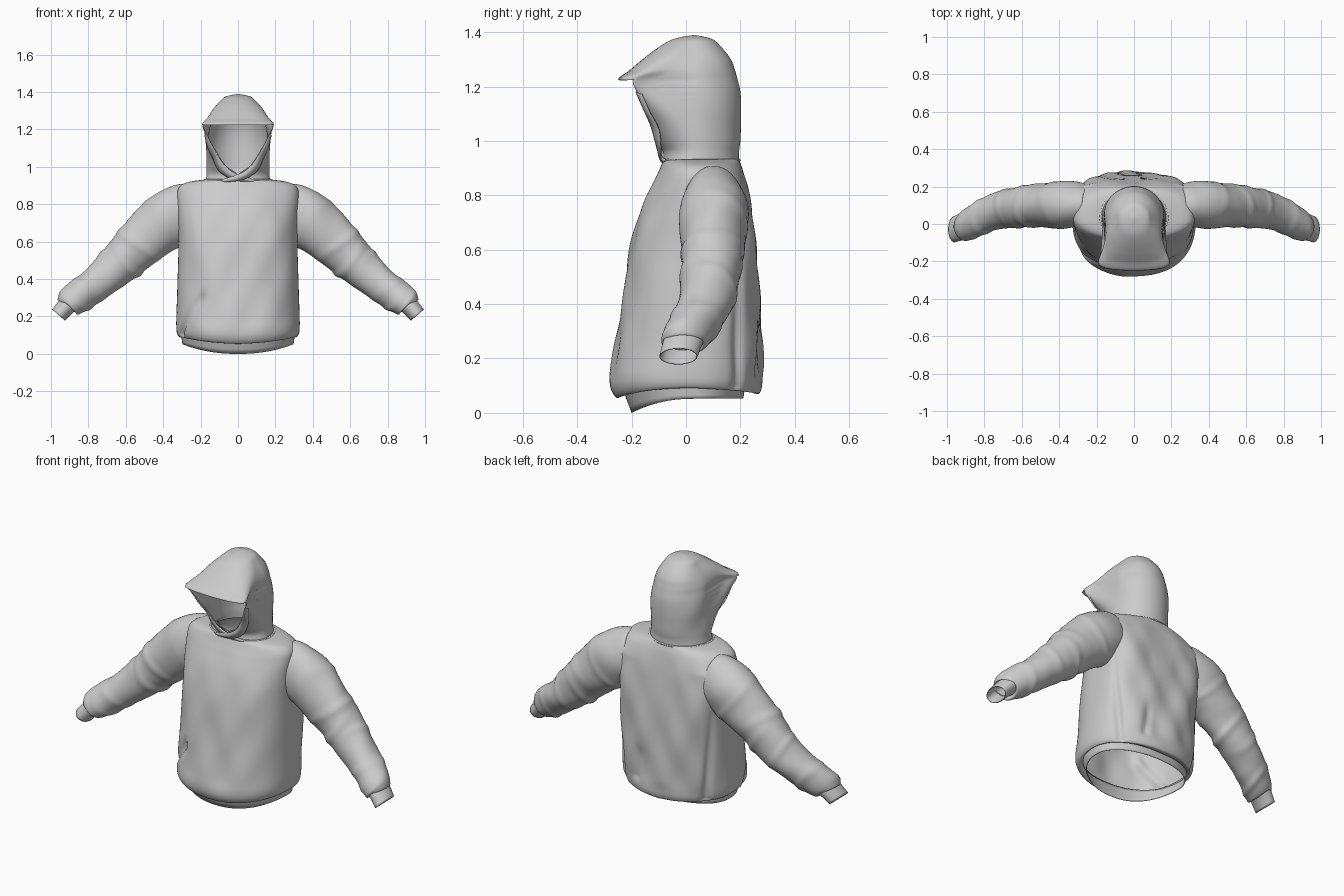
import bpy, bmesh
from math import sin, cos, pi, radians, exp
from mathutils import Vector

if "Cube" in bpy.data.objects:
    bpy.data.objects.remove(bpy.data.objects["Cube"])

grey = bpy.data.materials.new("grey_cotton")
grey.use_nodes = True
COLOUR = (0.6, 0.6, 0.6, 1)
grey.diffuse_color = COLOUR
grey.node_tree.nodes["Principled BSDF"].inputs["Base Color"].default_value = COLOUR


def spline(rows, sub):
    """Smoothly resample a list of tuples, passing through every one."""
    out = []
    for i in range(len(rows) - 1):
        a, b, c, d = (rows[max(0, min(len(rows) - 1, i + k))] for k in (-1, 0, 1, 2))
        for s in range(sub):
            t = s / sub
            out.append([q + 0.5 * t * (r - p + t * (2 * p - 5 * q + 4 * r - u + t * (3 * (q - r) + u - p)))
                        for p, q, r, u in zip(a, b, c, d)])
    out.append(list(rows[-1]))
    return out


def loft(name, rings, closed=True, flip=False, skip=None, thick=0.004):
    """Skin rows of points with quads and give the cloth a thickness."""
    bm = bmesh.new()
    grid = [[bm.verts.new(p) for p in ring] for ring in rings]
    n = len(grid[0])
    for i in range(len(grid) - 1):
        for j in range(n if closed else n - 1):
            if skip and skip(i, j):
                continue
            k = (j + 1) % n
            quad = [grid[i][j], grid[i][k], grid[i + 1][k], grid[i + 1][j]]
            bm.faces.new(quad[::-1] if flip else quad)
    bmesh.ops.delete(bm, geom=[v for v in bm.verts if not v.link_faces], context='VERTS')
    bmesh.ops.remove_doubles(bm, verts=bm.verts, dist=0.0003)
    mesh = bpy.data.meshes.new(name)
    bm.to_mesh(mesh)
    bm.free()
    obj = bpy.data.objects.new(name, mesh)
    bpy.context.collection.objects.link(obj)
    mesh.materials.append(grey)
    if thick:
        mod = obj.modifiers.new("cloth", 'SOLIDIFY')
        mod.thickness, mod.offset = thick, -1
    bpy.ops.object.select_all(action='DESELECT')
    obj.select_set(True)
    bpy.context.view_layer.objects.active = obj
    bpy.ops.object.shade_smooth_by_angle(angle=radians(50))


def power(v, e):
    return (1 if v >= 0 else -1) * abs(v) ** e


def clamp(v):
    return max(0, min(1, v))


def body_point(t, hw, yf, yb, cy, e_front, e_back):
    """Point on a body section with separate front and back squareness."""
    e = e_front if cos(t) > 0 else e_back
    depth = cy - yf if cos(t) > 0 else yb - cy
    return hw * power(sin(t), e), cy - depth * power(cos(t), e)


def crease(p, a, b, depth, width):
    """Depth of a soft fold along the line from a to b."""
    a, b = Vector(a), Vector(b)
    u = clamp((p - a).dot(b - a) / (b - a).length_squared)
    d = (p - a.lerp(b, u)).length / width
    return depth * exp(-d * d)


# Torso: height, half width, front, back
TORSO = [(.1, .295, -.23, .215), (.08, .312, -.25, .262), (.1, .326, -.272, .278),
         (.14, .33, -.28, .28), (.22, .329, -.265, .278), (.4, .323, -.237, .272),
         (.6, .318, -.208, .258), (.75, .322, -.165, .238), (.84, .325, -.125, .222),
         (.89, .315, -.1, .21), (.918, .27, -.088, .2), (.934, .165, -.08, .195)]
CREASES = [((-.31, -.1, .1), (-.2, -.22, .3), .025, .022),
           ((.26, .19, .1), (.32, .2, .6), .018, .022),
           ((-.26, .19, .1), (-.32, .2, .6), .018, .022),
           ((.14, .26, .16), (.12, .27, .3), .015, .02)]
N = 128
rings = []
for z, hw, yf, yb in spline(TORSO, 7):
    ring = []
    top = clamp((z - .7) / .23)
    # rounded at the hem, squarer across the shoulder blades
    e_back = .95 - .5 * clamp((z - .1) / .6) + .5 * clamp((z - .82) / .11)
    calm = min(clamp((z - .08) / .1), clamp((.9 - z) / .15))
    sag = max(0, 1 - (z - .07) / .15)
    for j in range(N):
        t = 2 * pi * j / N
        x, y = body_point(t, hw, yf, yb, .03, .85 + .15 * top, e_back)
        p = Vector((x, y, z))
        # diagonal drape folds, deeper at the back
        fold = .006 * sin(22 * x + 9 * z + 1) * sin(5 * z + 6 * x) + .003 * sin(31 * x - 17 * z)
        fold *= calm * (1.4 if y > .1 else 1) * abs(cos(t))
        fold -= sum(crease(p, *c) for c in CREASES)
        # the lower edge hangs lowest at the front
        drop = sag * (.028 * max(0, cos(t)) ** 2 + .012 * max(0, -cos(t)) - .012 * abs(sin(t)))
        ring.append(p + Vector((x, y - .03, 0)).normalized() * fold - Vector((0, 0, drop)))
    rings.append(ring)
loft("torso", rings)

# Waistband, dipping at the front
rings = []
for u in (0, .25, .5, .75, 1):
    ring = []
    for j in range(N):
        t = 2 * pi * j / N
        x, y = body_point(t, .297 + .008 * u, -.20 - .04 * u, .21 + .01 * u, .03, .9, .92)
        low = .052 - .052 * max(0, cos(t)) ** 2
        ring.append((x, y, low + (.105 - low) * u))
    rings.append(ring)
loft("waistband", rings)

# Sleeves and cuffs: centre, radius across the arm, radius front to back
SLEEVE = [(.24, .1, .778, .133, .108), (.29, .103, .762, .15, .12), (.37, .103, .718, .159, .13),
          (.46, .1, .646, .145, .122), (.57, .095, .548, .125, .112), (.66, .085, .458, .11, .107),
          (.76, .06, .375, .094, .1), (.86, .015, .302, .088, .093),
          (.905, -.008, .27, .078, .085), (.913, -.01, .262, .05, .068)]
CUFF = [(.865, .005, .3, .055, .078), (.915, -.012, .257, .05, .073),
        (.959, -.028, .208, .046, .07)]
BUNCHES = [(.40, .5), (.53, 1), (.60, 1.3), (.67, .8), (.80, .7), (.845, 1.2)]


def arm_rings(rows, side, wrinkled):
    rings = []
    M = 48
    for i, (x, y, z, r, ry) in enumerate(rows):
        a, b = rows[max(0, i - 1)], rows[min(len(rows) - 1, i + 1)]
        along = Vector((b[0] - a[0], 0, b[2] - a[2])).normalized()
        up = Vector((-along.z, 0, along.x))
        ring = []
        for j in range(M):
            t = 2 * pi * j / M
            s = 1
            if wrinkled:
                # fabric bunched at the elbow and wrist
                for k, (bx, amp) in enumerate(BUNCHES):
                    d = (x - bx - .022 * sin(t + 1.9 * k)) / .016
                    s += .075 * amp * exp(-d * d) * (.55 + .45 * sin(t + 2.3 * k))
                s += .02 * sin(3 * t + 30 * x) - .02
            p = Vector((x, y, z)) + up * r * s * cos(t) + Vector((0, 1, 0)) * ry * s * sin(t)
            ring.append((p.x * side, p.y, p.z))
        rings.append(ring)
    return rings


for side, word in ((1, "left"), (-1, "right")):
    loft(word + "_sleeve", arm_rings(spline(SLEEVE, 9), side, True), flip=side > 0)
    loft(word + "_cuff", arm_rings(spline(CUFF, 4), side, False), flip=side > 0)

# Hood: height, front width, back width, front, back, squareness, opening angle
HOOD = [(.92, .184, .174, -.085, .195, 1, 0), (.96, .167, .167, -.085, .195, 1, 1),
        (1.0, .165, .165, -.115, .2, .9, 22), (1.06, .175, .166, -.155, .202, .7, 38),
        (1.12, .203, .165, -.195, .203, .5, 48), (1.18, .24, .158, -.23, .2, .3, 60),
        (1.225, .285, .15, -.25, .19, .24, 68), (1.26, .242, .145, -.207, .18, .38, 68),
        (1.3, .178, .13, -.16, .165, .5, 68), (1.345, .12, .1, -.1, .13, .8, 68),
        (1.375, .07, .07, -.045, .095, 1, 68), (1.39, 0, 0, .03, .03, 1, 68)]
SUB, FRONT, REST = 6, 16, 72
BRIM = 6 * SUB
rings = []
for z, w, wb, yf, yb, e, a in spline(HOOD, SUB):
    a = radians(max(0, a))
    angles = [-a + 2 * a * j / FRONT for j in range(FRONT)]
    angles += [a + (2 * pi - 2 * a) * j / REST for j in range(REST)]
    ring = []
    for t in angles:
        c = cos(t)
        x = sin(t) * (w + (wb - w) * min(1, 1 - c))
        y = .03 - (.03 - yf) * c ** e if c > 0 else .03 - (yb - .03) * c
        # soft diagonal folds on the side panels
        f = 1 + .022 * sin(24 * y + 26 * z) * abs(sin(t)) * min(1, (z - .9) * 10)
        ring.append((x * f, y, z))
    rings.append(ring)
loft("hood", rings, skip=lambda i, j: i < BRIM and j < FRONT)

# Hood edge hems, crossing at the throat
UPPER = [(.171, -.182, 1.18), (.142, -.156, 1.12), (.108, -.129, 1.06), (.07, -.113, 1.005),
         (.02, -.103, .968), (-.05, -.09, .943), (-.1, -.075, .93)]
LOWER = [(.18, -.158, 1.17), (.164, -.13, 1.105), (.136, -.098, 1.045), (.108, -.09, .985),
         (.06, -.09, .945), (0, -.09, .925), (-.07, -.08, .918)]
for side, word in ((1, "left"), (-1, "right")):
    lift = .004 if side > 0 else 0
    rows = []
    for p, q in zip(spline(LOWER, 6), spline(UPPER, 6)):
        mid = [(m + n) / 2 for m, n in zip(p, q)]
        mid[1] -= .004
        rows.append([(v[0] * side, v[1] - lift, v[2]) for v in (p, mid, q)])
    loft(word + "_hood_hem", rows, closed=False, flip=side < 0)

# Neck seam
rings = []
for k in range(9):
    b = 2 * pi * k / 8
    ring = []
    for j in range(N):
        t = 2 * pi * j / N
        x, y = body_point(t, .18 + .005 * cos(b), -.086 - .005 * cos(b), .196 + .005 * cos(b), .03, 1, 1)
        ring.append((x, y, .929 + .005 * sin(b)))
    rings.append(ring)
loft("neck_seam", rings, thick=0)
